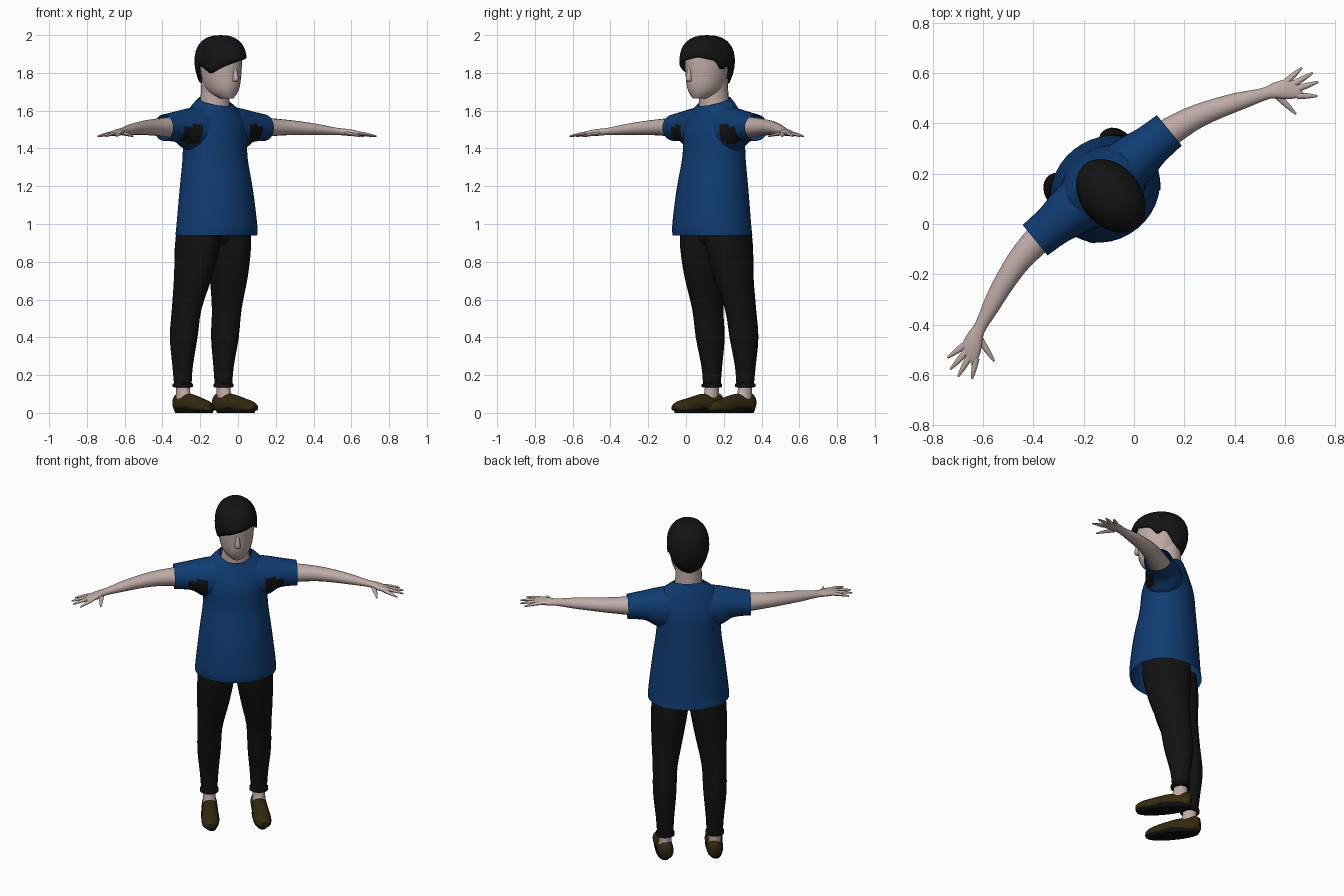
import bpy, bmesh, math
from mathutils import Matrix, Vector

# Figure is modelled facing -y, then turned about z into place
PLACE = Matrix.Translation((-0.115, 0.14, 0)) @ Matrix.Rotation(math.radians(39.3), 4, 'Z')


def mat(name, rgb):
    m = bpy.data.materials.new(name)
    m.diffuse_color = (*rgb, 1)
    return m


SKIN = mat("skin", (0.52, 0.41, 0.38))
BLUE = mat("shirt_blue", (0.005, 0.045, 0.17))
DARK = mat("trouser_black", (0.006, 0.006, 0.006))
HAIR = mat("hair_black", (0.007, 0.007, 0.007))
BROWN = mat("shoe_brown", (0.034, 0.022, 0.005))
SOLE = mat("sole_black", (0.004, 0.004, 0.004))


def finish(name, bm, mats, mirror=False, rule=None, angle=50):
    bmesh.ops.recalc_face_normals(bm, faces=bm.faces[:])
    if rule:
        for f in bm.faces:
            f.material_index = 1 if rule(f.calc_center_median()) else 0
    me = bpy.data.meshes.new(name)
    bm.to_mesh(me)
    bm.free()
    ob = bpy.data.objects.new(name, me)
    bpy.context.collection.objects.link(ob)
    for m in mats:
        me.materials.append(m)
    ob.matrix_world = PLACE
    if mirror:
        ob.modifiers.new("mirror", 'MIRROR').use_mirror_merge = False
    bpy.context.view_layer.objects.active = ob
    ob.select_set(True)
    bpy.ops.object.shade_smooth_by_angle(angle=math.radians(angle))
    ob.select_set(False)
    return ob


def smooth_rows(rows, sub):
    # Catmull-Rom resampling of the section table
    out = []
    for i in range(len(rows) - 1):
        p0, p1, p2 = rows[max(i - 1, 0)], rows[i], rows[i + 1]
        p3 = rows[min(i + 2, len(rows) - 1)]
        for k in range(sub):
            t = k / sub
            out.append([0.5 * (2 * b + (c - a) * t + (2 * a - 5 * b + 4 * c - d) * t * t
                               + (3 * b - a - 3 * c + d) * t ** 3)
                        for a, b, c, d in zip(p0, p1, p2, p3)])
    return out + [list(rows[-1])]


def loft(bm, rows, axes, n=20, sub=3, cap0=True, cap1=True, floor=None):
    # rows: x, y, z, radius 1, radius 2 [, z tilt along y]
    a, b = Vector(axes[0]), Vector(axes[1])
    rings = []
    for r in smooth_rows(rows, sub):
        ring = []
        for i in range(n):
            w = 2 * math.pi * i / n
            p = a * (r[3] * math.cos(w)) + b * (r[4] * math.sin(w))
            if len(r) > 5:
                p.z += r[5] * p.y
            p += Vector(r[:3])
            if floor is not None:
                p.z = max(p.z, floor)
            ring.append(bm.verts.new(p))
        rings.append(ring)
    for p, q in zip(rings, rings[1:]):
        for i in range(n):
            j = (i + 1) % n
            bm.faces.new((p[i], p[j], q[j], q[i]))
    if cap0:
        bm.faces.new(rings[0])
    if cap1:
        bm.faces.new(rings[-1])


XY = ((1, 0, 0), (0, 1, 0))
YZ = ((0, 1, 0), (0, 0, 1))
XZ = ((1, 0, 0), (0, 0, 1))


# Shirt body, open at hem and collar, with dark underarm patches
def underarm(c):
    return 0.16 < abs(c.x) < 0.262 and 1.425 < c.z < 1.52 and c.y < -0.02


bm = bmesh.new()
loft(bm, [(0, 0, 0.94, 0.228, 0.2, 0), (0, -0.005, 1.0, 0.224, 0.198, 0),
          (0, 0, 1.18, 0.203, 0.182, 0), (0, 0.01, 1.35, 0.182, 0.158, 0),
          (0, 0.012, 1.48, 0.185, 0.145, 0), (0, 0.015, 1.56, 0.18, 0.12, 0.05),
          (0, 0.015, 1.615, 0.14, 0.1, 0.15), (0, 0.01, 1.65, 0.09, 0.088, 0.28)],
     XY, n=36, sub=4, cap0=False, cap1=False)
finish("shirt_body", bm, [BLUE, DARK], rule=underarm)

# Sleeves
bm = bmesh.new()
loft(bm, [(0.09, 0.015, 1.5, 0.11, 0.125), (0.18, 0.017, 1.502, 0.1, 0.11),
          (0.25, 0.018, 1.515, 0.085, 0.083), (0.345, 0.018, 1.51, 0.078, 0.07)],
     YZ, n=28, sub=5, cap1=False)
finish("sleeves", bm, [BLUE, DARK], True, underarm)

# Arms with palms
bm = bmesh.new()
loft(bm, [(0.28, 0.02, 1.512, 0.062, 0.056), (0.43, 0, 1.512, 0.051, 0.044),
          (0.535, -0.03, 1.508, 0.045, 0.037), (0.64, -0.07, 1.5, 0.038, 0.029),
          (0.736, -0.112, 1.49, 0.027, 0.019), (0.785, -0.14, 1.485, 0.042, 0.018),
          (0.83, -0.163, 1.479, 0.046, 0.013), (0.852, -0.172, 1.476, 0.036, 0.008)],
     YZ, n=16)
finish("arms", bm, [SKIN], True)

# Fingers and thumbs: base x, base y, tip x, tip y
bm = bmesh.new()
for bx, by, tx, ty in ((0.83, -0.127, 0.911, -0.123), (0.84, -0.152, 0.932, -0.166),
                       (0.84, -0.175, 0.926, -0.208), (0.825, -0.197, 0.888, -0.25),
                       (0.765, -0.15, 0.776, -0.252)):
    d = Vector((tx - bx, ty - by, 0)).normalized()
    side = (-d.y, d.x, 0)
    loft(bm, [(bx, by, 1.479, 0.014, 0.01), ((bx + tx) / 2, (by + ty) / 2, 1.473, 0.011, 0.008),
              (tx, ty, 1.464, 0.004, 0.004)], (side, (0, 0, 1)), n=8, sub=2)
finish("fingers", bm, [SKIN], True)

# Neck
bm = bmesh.new()
loft(bm, [(0, 0.015, 1.56, 0.095, 0.085), (0, 0.012, 1.63, 0.08, 0.08),
          (0, 0.008, 1.7, 0.074, 0.08), (0, 0.0, 1.77, 0.075, 0.085)], XY)
finish("neck", bm, [SKIN])

# Head
bm = bmesh.new()
loft(bm, [(0, -0.085, 1.665, 0.032, 0.042), (0, -0.06, 1.69, 0.064, 0.082),
          (0, -0.047, 1.73, 0.086, 0.108), (0, -0.04, 1.8, 0.099, 0.12),
          (0, -0.036, 1.88, 0.101, 0.128), (0, -0.036, 1.94, 0.088, 0.108),
          (0, -0.036, 1.975, 0.04, 0.05)], XY, n=24)
finish("head", bm, [SKIN])

# Nose
bm = bmesh.new()
loft(bm, [(0, -0.155, 1.755, 0.014, 0.012), (0, -0.16, 1.768, 0.016, 0.02),
          (0, -0.155, 1.83, 0.008, 0.008)], XY, n=10)
finish("nose", bm, [SKIN])

# Hair cap: lower edge height by angle from the front, + is the left side
EDGE = [(-180, 1.735), (-150, 1.75), (-130, 1.775), (-108, 1.84), (-92, 1.83), (-72, 1.795),
        (-40, 1.835), (0, 1.865), (40, 1.885), (78, 1.865), (93, 1.81), (108, 1.845),
        (130, 1.775), (150, 1.75), (180, 1.735)]


def edge_height(deg):
    for (a, za), (b, zb) in zip(EDGE, EDGE[1:]):
        if a <= deg <= b:
            return za + (zb - za) * (deg - a) / (b - a)


bm = bmesh.new()
N, M = 48, 9
cols = []
top = bm.verts.new((0, -0.036, 2.0))
for i in range(N):
    deg = -180 + 360 * i / N
    w = math.radians(deg)
    low = edge_height(deg)
    col = []
    for j in range(M):
        z = low + (2.0 - low) * math.sin(j / M * math.pi / 2)
        t = (z - 1.86) / 0.14
        k = (1 - t ** 2.4) ** (1 / 2.4) if t > 0 else 1 - 0.3 * t * t
        col.append(bm.verts.new((0.119 * k * math.sin(w), -0.036 - 0.163 * k * math.cos(w), z)))
    cols.append(col)
for i in range(N):
    p, q = cols[i], cols[(i + 1) % N]
    for j in range(M - 1):
        bm.faces.new((p[j], q[j], q[j + 1], p[j + 1]))
    bm.faces.new((p[-1], q[-1], top))
hair = finish("hair", bm, [HAIR])
shell = hair.modifiers.new("thickness", 'SOLIDIFY')
shell.thickness = 0.012
shell.offset = -1

# Trouser legs
bm = bmesh.new()
loft(bm, [(0.1, 0.02, 1.0, 0.1, 0.135), (0.108, 0.028, 0.88, 0.104, 0.137),
          (0.122, 0.045, 0.72, 0.09, 0.115), (0.137, 0.08, 0.55, 0.07, 0.09),
          (0.141, 0.1, 0.4, 0.066, 0.083), (0.14, 0.11, 0.25, 0.052, 0.058),
          (0.139, 0.11, 0.155, 0.046, 0.048)], XY, n=24)
# Ankle cuffs
loft(bm, [(0.139, 0.11, 0.158, 0.046, 0.047), (0.139, 0.11, 0.152, 0.053, 0.055),
          (0.139, 0.11, 0.138, 0.053, 0.055), (0.139, 0.11, 0.135, 0.045, 0.045)],
     XY, n=24, sub=1)
# Inner hip bridge between the legs
loft(bm, [(0.0, 0.03, 0.93, 0.1, 0.05), (0.1, 0.03, 0.92, 0.1, 0.06)], YZ, n=16, sub=1, cap0=False)
finish("trousers", bm, [DARK], True)

# Bare ankles
bm = bmesh.new()
loft(bm, [(0.139, 0.11, 0.16, 0.036, 0.038), (0.139, 0.108, 0.11, 0.035, 0.042),
          (0.14, 0.095, 0.06, 0.038, 0.055)], XY, n=16)
finish("ankles", bm, [SKIN], True)

# Shoes with dark soles
bm = bmesh.new()
loft(bm, [(0.135, 0.17, 0.055, 0.026, 0.035), (0.136, 0.145, 0.05, 0.041, 0.056),
          (0.139, 0.08, 0.045, 0.045, 0.055), (0.141, 0.03, 0.04, 0.046, 0.059),
          (0.145, -0.05, 0.032, 0.051, 0.046), (0.149, -0.11, 0.027, 0.042, 0.035),
          (0.151, -0.142, 0.026, 0.018, 0.018)], XZ, n=20, floor=0.012)
finish("shoes", bm, [BROWN], True)
bm = bmesh.new()
loft(bm, [(0.143, 0.012, 0.0, 0.045, 0.148), (0.143, 0.012, 0.018, 0.05, 0.158),
          (0.143, 0.012, 0.03, 0.048, 0.155)], XY, n=24, sub=1)
finish("soles", bm, [SOLE], True)
